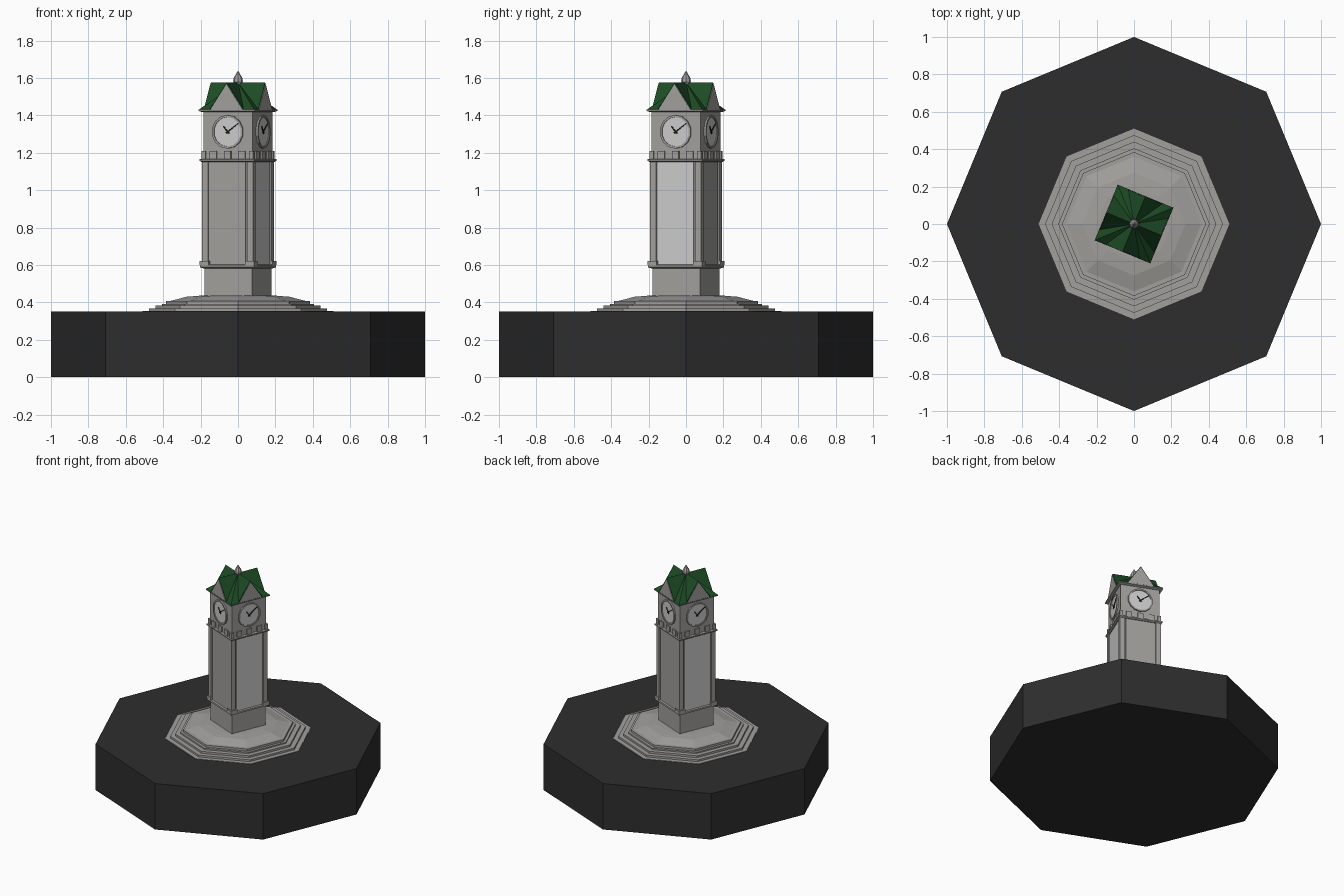
import bpy, bmesh
from math import radians, pi, sin, cos, sqrt, atan2
from mathutils import Matrix, Vector

if "Cube" in bpy.data.objects:
    bpy.data.objects.remove(bpy.data.objects["Cube"])


def material(name, r, g, b):
    m = bpy.data.materials.new(name)
    m.diffuse_color = (r, g, b, 1)
    m.use_nodes = True
    m.node_tree.nodes["Principled BSDF"].inputs["Base Color"].default_value = m.diffuse_color
    return m


STONE = material("stone", 0.36, 0.35, 0.335)
PALE = material("pale", 0.8, 0.8, 0.8)
DARK = material("dark", 0.027, 0.027, 0.027)
GREEN = material("green", 0.012, 0.07, 0.018)
BLACK = material("black", 0.01, 0.01, 0.01)

# The tower is square and turned away from the axes
SIDES = [Matrix.Rotation(radians(-22.5 + 90 * k), 4, 'Z') for k in range(4)]


def finish(name, bm, mat):
    bmesh.ops.recalc_face_normals(bm, faces=bm.faces)
    me = bpy.data.meshes.new(name)
    bm.to_mesh(me)
    bm.free()
    me.materials.append(mat)
    ob = bpy.data.objects.new(name, me)
    bpy.context.collection.objects.link(ob)
    return ob


def lathe(name, n, profile, mat, turn=0.0):
    """Stack n-sided rings of (radius, z), closed at both ends."""
    bm = bmesh.new()
    rings = [[bm.verts.new((r * cos(turn + 2 * pi * i / n), r * sin(turn + 2 * pi * i / n), z))
              for i in range(n)] for r, z in profile]
    for a, b in zip(rings, rings[1:]):
        for i in range(n):
            j = (i + 1) % n
            bm.faces.new((a[i], a[j], b[j], b[i]))
    bm.faces.new(rings[0])
    bm.faces.new(rings[-1])
    bmesh.ops.remove_doubles(bm, verts=bm.verts, dist=1e-5)
    return finish(name, bm, mat)


def square(name, profile, mat):
    """Square stack given as (half width, z)."""
    return lathe(name, 4, [(h * sqrt(2), z) for h, z in profile], mat, radians(22.5))


def extrude_xz(bm, pts, y0, y1, mtx):
    """Extrude an x-z outline from y0 to y1, then move it by mtx."""
    a = [bm.verts.new(mtx @ Vector((x, y0, z))) for x, z in pts]
    b = [bm.verts.new(mtx @ Vector((x, y1, z))) for x, z in pts]
    bm.faces.new(a)
    bm.faces.new(b[::-1])
    for i in range(len(pts)):
        j = (i + 1) % len(pts)
        bm.faces.new((a[i], b[i], b[j], a[j]))


def on_sides(name, outlines, y0, y1, mat, sides=SIDES):
    bm = bmesh.new()
    for m in sides:
        for pts in outlines:
            extrude_xz(bm, pts, y0, y1, m)
    return finish(name, bm, mat)


def rect(x0, x1, z0, z1):
    return [(x0, z0), (x1, z0), (x1, z1), (x0, z1)]


def disc(r, cz, n=14):
    return [(r * cos(2 * pi * (i + .5) / n), cz + r * sin(2 * pi * (i + .5) / n)) for i in range(n)]


def hand(dx, dz, w, cz):
    a = atan2(dz, dx)
    px, pz = -sin(a) * w, cos(a) * w
    bx, bz = -cos(a) * .012, -sin(a) * .012
    return [(bx + px, cz + bz + pz), (bx - px, cz + bz - pz),
            (dx - px * .5, cz + dz - pz * .5), (dx + px * .5, cz + dz + pz * .5)]


# Octagonal ground block and stepped base
lathe("ground_block", 8, [(1, 0), (1, .35)], DARK)
lathe("steps", 8, [(.51, .34), (.51, .353), (.475, .353), (.475, .367), (.44, .367),
                   (.44, .382), (.405, .382), (.405, .392), (.385, .392), (.385, .408),
                   (.36, .408), (.275, .43), (.2, .436)], STONE)

# Plinth, shaft core and mouldings
square("plinth", [(.138, .42), (.138, .59)], STONE)
square("lower_moulding", [(.142, .582), (.156, .588), (.156, .6), (.145, .603)], STONE)
square("shaft", [(.136, .6), (.136, 1.16)], STONE)
square("upper_moulding", [(.148, 1.15), (.158, 1.157), (.158, 1.165), (.14, 1.168)], STONE)

# Corner pilasters with small bases
for name, c0, c1, z0, z1 in (("pilasters", .113, .148, .6, 1.155),
                             ("pilaster_bases", .106, .157, .6, .62)):
    bm = bmesh.new()
    for m in SIDES:
        extrude_xz(bm, rect(c0, c1, z0, z1), -c1, -c0, m)
    finish(name, bm, STONE)

# Raised shaft panels, pale on two opposite sides
panel = [rect(-.104, .104, .603, 1.15)]
on_sides("stone_panels", panel, -.143, -.13, STONE, SIDES[0::2])
on_sides("pale_panels", panel, -.143, -.13, PALE, SIDES[1::2])

# Clock chamber with a row of blocks
square("clock_chamber", [(.141, 1.16), (.141, 1.425)], STONE)
on_sides("dentils", [rect(x - .02, x + .02, 1.165, 1.208) for x in (-.083, 0, .083)],
         -.15, -.135, STONE)
on_sides("corner_dentils", [rect(.127, .15, 1.165, 1.208)], -.15, -.127, STONE)

# Clock rims, dials and hands
CZ = 1.312
bm = bmesh.new()
outer, inner = disc(.09, CZ), disc(.079, CZ)
for m in SIDES:
    for i in range(len(outer)):
        j = (i + 1) % len(outer)
        extrude_xz(bm, [outer[i], outer[j], inner[j], inner[i]], -.151, -.138, m)
finish("clock_rims", bm, STONE)
on_sides("clock_dials", [disc(.08, CZ)], -.145, -.138, PALE)
on_sides("clock_hands", [hand(.062, .045, .004, CZ), hand(-.024, .03, .005, CZ)],
         -.149, -.144, BLACK)

# Eaves, hipped roof and four cross gables
square("eaves", [(.145, 1.417), (.161, 1.423), (.161, 1.43), (.15, 1.432)], STONE)
square("hip_roof", [(.161, 1.43), (.0, 1.575)], GREEN)
on_sides("gable_roofs", [[(-.1, 1.43), (.1, 1.43), (0, 1.576)]], -.157, 0, GREEN)
on_sides("gable_walls", [[(-.093, 1.43), (.093, 1.43), (0, 1.568)]], -.16, -.15, STONE)

# Finial
lathe("finial", 8, [(.014, 1.56), (.026, 1.582), (.024, 1.598), (.0, 1.64)], STONE)
